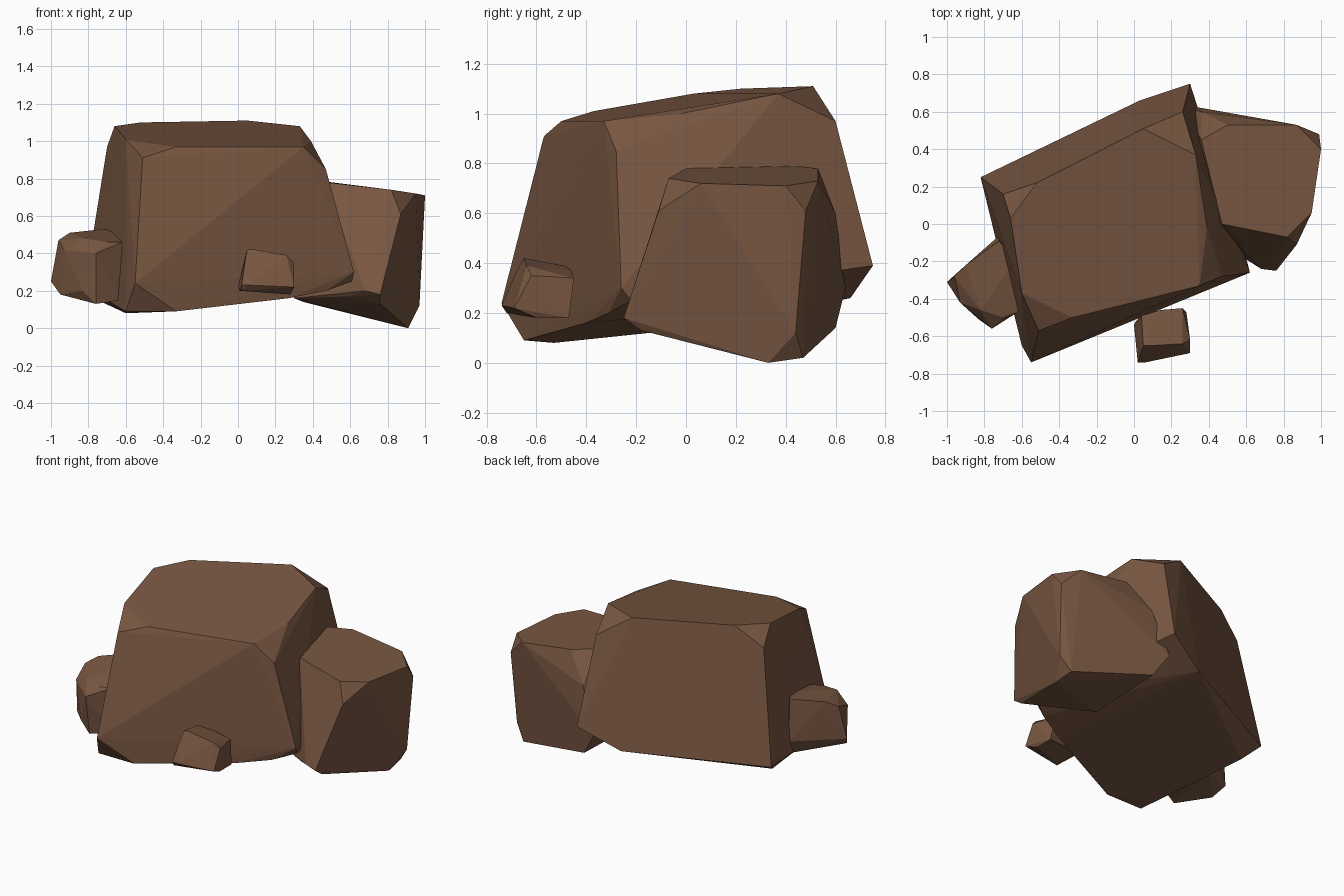
import bpy
import bmesh
from math import radians

# Remove the default cube only
default_cube = bpy.data.objects.get("Cube")
if default_cube:
    bpy.data.objects.remove(default_cube, do_unlink=True)


def make_material(name, colour):
    material = bpy.data.materials.new(name)
    material.use_nodes = True
    material.diffuse_color = colour
    for node in material.node_tree.nodes:
        if node.type == "BSDF_PRINCIPLED":
            node.inputs["Base Color"].default_value = colour
            node.inputs["Roughness"].default_value = 0.9
    return material


def chiselled_rock(name, material, **rings):
    """Wrap a faceted convex stone around rings of corner points."""
    bm = bmesh.new()
    for corners in rings.values():
        for corner in corners:
            bm.verts.new(corner)
    hull = bmesh.ops.convex_hull(bm, input=bm.verts[:], use_existing_faces=False)
    # Drop any corner that ended up inside the stone
    inside = [item for item in set(hull["geom_interior"] + hull["geom_unused"])
              if isinstance(item, bmesh.types.BMVert)]
    bmesh.ops.delete(bm, geom=inside, context="VERTS")
    # Merge nearly coplanar triangles into broad facets
    bmesh.ops.dissolve_limit(bm, angle_limit=radians(3),
                             verts=bm.verts[:], edges=bm.edges[:])
    bmesh.ops.recalc_face_normals(bm, faces=bm.faces[:])
    mesh = bpy.data.meshes.new(name)
    bm.to_mesh(mesh)
    bm.free()
    mesh.materials.append(material)
    rock = bpy.data.objects.new(name, mesh)
    bpy.context.collection.objects.link(rock)
    return rock


brown_stone = make_material("brown stone", (0.19, 0.095, 0.054, 1))

# Large central boulder
chiselled_rock(
    "main_boulder", brown_stone,
    foot=[(-.33, -.65, .09), (-.6, -.53, .08), (-.6, -.65, .09), (-.75, .14, .15),
          (.27, -.4, .16), (.47, -.31, .2), (.61, -.22, .25)],
    girdle=[(-.55, -.74, .24), (.62, -.26, .3), (.3, .75, .39),
            (.03, .66, .26), (-.82, .25, .22)],
    shoulder=[(-.51, -.57, .91), (.47, -.28, .85), (.26, .6, .97), (-.7, .16, .97)],
    crown=[(-.33, -.5, .97), (.35, -.33, .97), (.39, -.02, 1), (.33, .37, 1.08),
           (.05, .51, 1.11), (-.52, .22, 1.1), (-.66, .03, 1.08), (-.6, -.37, 1.01)],
)

# Medium boulder leaning on the left side
chiselled_rock(
    "left_boulder", brown_stone,
    foot=[(.91, .33, 0), (.9, .47, .02), (.35, .6, .14), (.3, 0, .16),
          (.76, -.18, .13), (.6, -.17, .17)],
    girdle=[(.76, -.25, .18), (.68, -.24, .2), (.97, .44, .12), (.25, .64, .3)],
    shoulder=[(.87, -.11, .61), (.99, .48, .61), (.36, .6, .6)],
    crown=[(.82, -.07, .74), (.95, .06, .72), (1, .4, .71), (.87, .53, .73),
           (.5, .53, .78), (.36, .45, .79), (.47, 0, .78)],
)

# Small stone on the right side
chiselled_rock(
    "right_stone", brown_stone,
    foot=[(-.95, -.38, .18), (-.76, -.52, .13), (-.63, -.46, .15), (-.7, -.1, .15)],
    girdle=[(-1, -.31, .25), (-.83, -.51, .2), (-.73, -.07, .25)],
    shoulder=[(-.76, -.56, .4), (-.62, -.47, .46), (-.93, -.42, .42)],
    crown=[(-.96, -.28, .47), (-.9, -.22, .51), (-.72, -.09, .53),
           (-.64, -.2, .52), (-.7, -.5, .46), (-.82, -.46, .48)],
)

# Pebble in front
chiselled_rock(
    "front_pebble", brown_stone,
    foot=[(.02, -.72, .2), (.01, -.52, .2), (.28, -.47, .18), (.28, -.6, .18)],
    girdle=[(.02, -.74, .23), (.06, -.74, .23), (.3, -.69, .22), (0, -.54, .22)],
    shoulder=[(.04, -.68, .37), (.3, -.62, .35), (.26, -.45, .34)],
    crown=[(.05, -.65, .42), (.09, -.65, .42), (.26, -.64, .39),
           (.14, -.46, .37), (.04, -.49, .39)],
)
